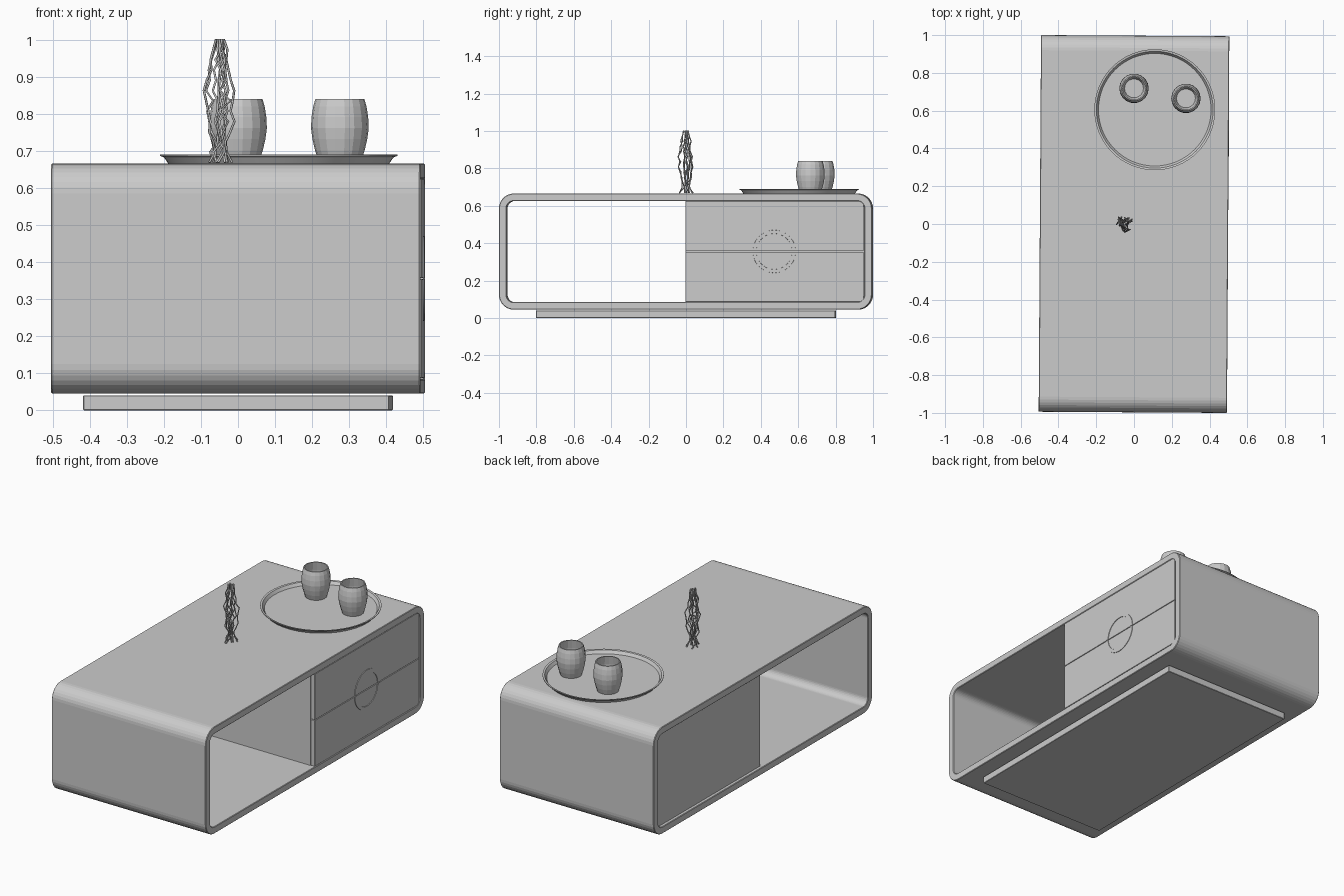
import bpy, bmesh, math, random
from mathutils import Matrix

if "Cube" in bpy.data.objects:
    bpy.data.objects.remove(bpy.data.objects["Cube"])

TURN = math.radians(-0.36)   # the table stands very slightly turned


def add_mesh(name, bm, turned=False, smooth=True):
    bmesh.ops.recalc_face_normals(bm, faces=bm.faces)
    me = bpy.data.meshes.new(name)
    bm.to_mesh(me)
    bm.free()
    ob = bpy.data.objects.new(name, me)
    bpy.context.collection.objects.link(ob)
    if turned:
        ob.rotation_euler.z = TURN
    if smooth:
        bpy.ops.object.select_all(action='DESELECT')
        ob.select_set(True)
        bpy.context.view_layer.objects.active = ob
        bpy.ops.object.shade_smooth_by_angle(angle=math.radians(30))
    return ob


def box(name, x, y, z, bevel=0.0):
    bm = bmesh.new()
    size = (x[1] - x[0], y[1] - y[0], z[1] - z[0])
    mid = ((x[0] + x[1]) / 2, (y[0] + y[1]) / 2, (z[0] + z[1]) / 2)
    bmesh.ops.create_cube(bm, size=1, matrix=Matrix.Translation(mid) @ Matrix.Diagonal((*size, 1)))
    if bevel:
        bmesh.ops.bevel(bm, geom=bm.edges[:], offset=bevel, segments=1, profile=0.5, affect='EDGES')
    return add_mesh(name, bm, True, False)


def rounded_rect(y, z, r, n=8):
    pts = []
    corners = [(y[1] - r, z[1] - r), (y[0] + r, z[1] - r), (y[0] + r, z[0] + r), (y[1] - r, z[0] + r)]
    for k, (cy, cz) in enumerate(corners):
        for i in range(n + 1):
            a = math.pi / 2 * (k + i / n)
            pts.append((cy + r * math.cos(a), cz + r * math.sin(a)))
    return pts


def skin(bm, loops, close=False):
    """Join a list of vertex loops with quads."""
    pairs = list(zip(loops, loops[1:])) + ([(loops[-1], loops[0])] if close else [])
    for a, b in pairs:
        for i in range(len(a)):
            j = (i + 1) % len(a)
            bm.faces.new((a[i], a[j], b[j], b[i]))


def lathe(name, profile, sides, location, smooth=True):
    bm = bmesh.new()
    loops = []
    for r, z in profile:
        loops.append([bm.verts.new((r * math.cos(2 * math.pi * i / sides),
                                    r * math.sin(2 * math.pi * i / sides), z)) for i in range(sides)])
    skin(bm, loops)
    bm.faces.new(loops[0])
    bm.faces.new(loops[-1])
    ob = add_mesh(name, bm, False, smooth)
    ob.location = location
    return ob


# table shell: rounded tube open at both sides, with finely eased edges
def shell_profile(inset):
    return rounded_rect((-0.997 + inset, 0.997 - inset), (0.045 + inset, 0.666 - inset), 0.08 - inset)


bm = bmesh.new()
steps = [(-0.4955, 0), (0.4955, 0), (0.4985, 0.003), (0.4985, 0.037),
         (0.4955, 0.040), (-0.4955, 0.040), (-0.4985, 0.037), (-0.4985, 0.003)]
rings = [[bm.verts.new((x, y, z)) for y, z in shell_profile(inset)] for x, inset in steps]
skin(bm, rings, close=True)
add_mesh("table_shell", bm, True, False)

# plinth under the table
box("plinth", (-0.413, 0.413), (-0.8, 0.8), (0, 0.04), 0.002)

# drawer cabinet and two nearly flush drawer fronts
box("drawer_cabinet", (-0.48, 0.468), (0.0, 0.957), (0.085, 0.626))
box("lower_drawer_front", (0.471, 0.497), (0.0, 0.952), (0.087, 0.3545), 0.001)
box("upper_drawer_front", (0.471, 0.497), (0.0, 0.952), (0.3575, 0.625), 0.001)

# round handle split across both drawers
for name, start in (("upper_handle", 0.0), ("lower_handle", math.pi)):
    bm = bmesh.new()
    n = 24
    gap = 0.015
    sections = []
    for i in range(n + 1):
        a = start + gap + (math.pi - 2 * gap) * i / n
        sections.append([bm.verts.new((x, 0.475 + r * math.cos(a), 0.356 + r * math.sin(a)))
                         for r, x in ((0.115, 0.494), (0.114, 0.5), (0.096, 0.5), (0.095, 0.494))])
    skin(bm, sections)
    bm.faces.new(sections[0])
    bm.faces.new(sections[-1])
    add_mesh(name, bm, True)

# serving tray with flared rim
lathe("tray", [(0.298, 0.0), (0.31, 0.017), (0.32, 0.021), (0.32, 0.025),
               (0.309, 0.023), (0.298, 0.006)], 64, (0.11, 0.605, 0.666))

# faceted cups, hollow
cup = [(0.057, 0.0), (0.067, 0.03), (0.074, 0.06), (0.078, 0.09), (0.0765, 0.12), (0.072, 0.148),
       (0.066, 0.169), (0.06, 0.169), (0.068, 0.12), (0.07, 0.09), (0.066, 0.06), (0.05, 0.012)]
for name, x, y in (("cup_left", 0.0, 0.718), ("cup_right", 0.275, 0.665)):
    lathe(name, cup, 18, (x, y, 0.672), smooth=False)

# bunch of dry wavy twigs
random.seed(4)
curve = bpy.data.curves.new("twigs", 'CURVE')
curve.dimensions = '3D'
curve.bevel_depth = 0.0032
curve.bevel_resolution = 1
curve.use_fill_caps = True
spread = [0.036, 0.022, 0.022, 0.03, 0.036, 0.038, 0.040, 0.042, 0.037, 0.030, 0.024, 0.019, 0.014]
for k in range(10):
    angle = 2 * math.pi * k / 10
    reach = random.uniform(0.9, 1.1) if k % 3 else random.uniform(0.35, 0.6)
    spline = curve.splines.new('POLY')
    spline.points.add(len(spread) - 1)
    for i, r in enumerate(spread):
        a = angle + random.uniform(-0.35, 0.35)
        jitter = 0.007 if i < len(spread) - 2 else 0.003
        x = -0.048 + r * reach * math.cos(a) + random.uniform(-jitter, jitter)
        y = r * reach * math.sin(a) + random.uniform(-jitter, jitter)
        z = 0.669 + 0.333 * i / (len(spread) - 1)
        spline.points[i].co = (x, y, z, 1)
bpy.context.collection.objects.link(bpy.data.objects.new("twigs", curve))
